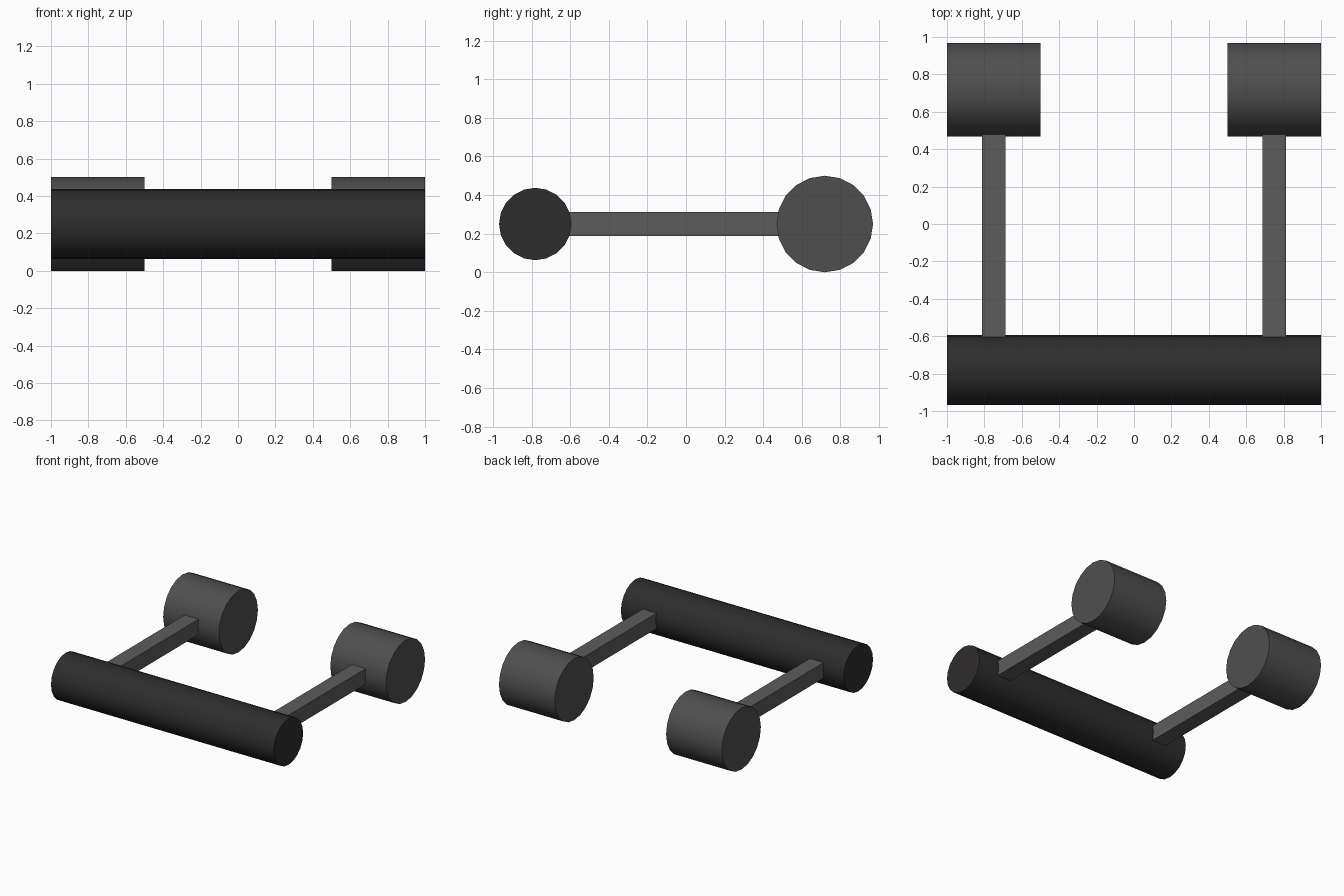
import bpy
import math

if "Cube" in bpy.data.objects:
    bpy.data.objects.remove(bpy.data.objects["Cube"])

Z = 0.25                        # shared axle height
FRONT_Y, REAR_Y = -0.781, 0.719


def material(name, rgb):
    mat = bpy.data.materials.new(name)
    mat.diffuse_color = (*rgb, 1)
    mat.use_nodes = True
    mat.node_tree.nodes["Principled BSDF"].inputs["Base Color"].default_value = mat.diffuse_color
    return mat


def roller(name, x, y, radius, width, mat):
    # Cylinder lying along x, smooth barrel with sharp end caps
    bpy.ops.mesh.primitive_cylinder_add(
        vertices=20, radius=radius, depth=width,
        location=(x, y, Z), rotation=(0, math.pi / 2, 0))
    obj = bpy.context.object
    obj.name = name
    obj.data.materials.append(mat)
    bpy.ops.object.shade_smooth_by_angle(angle=math.radians(30))


def bar(name, x, mat):
    # Square bar running from axle to axle
    bpy.ops.mesh.primitive_cube_add(
        size=1, location=(x, (FRONT_Y + REAR_Y) / 2, Z))
    obj = bpy.context.object
    obj.name = name
    obj.scale = (0.125, REAR_Y - FRONT_Y, 0.125)
    bpy.ops.object.transform_apply(location=False, rotation=False, scale=True)
    obj.data.materials.append(mat)


black = material("black", (0.028, 0.026, 0.027))
dark_grey = material("dark_grey", (0.078, 0.078, 0.078))
mid_grey = material("mid_grey", (0.105, 0.107, 0.105))

# Full-width front roller
roller("front_roller", 0, FRONT_Y, 0.1875, 2.0, black)

# Rear wheels and the bars joining them to the roller
for side, sign in (("left", -1), ("right", 1)):
    roller(f"rear_wheel_{side}", sign * 0.75, REAR_Y, 0.25, 0.5, dark_grey)
    bar(f"side_bar_{side}", sign * 0.75, mid_grey)
